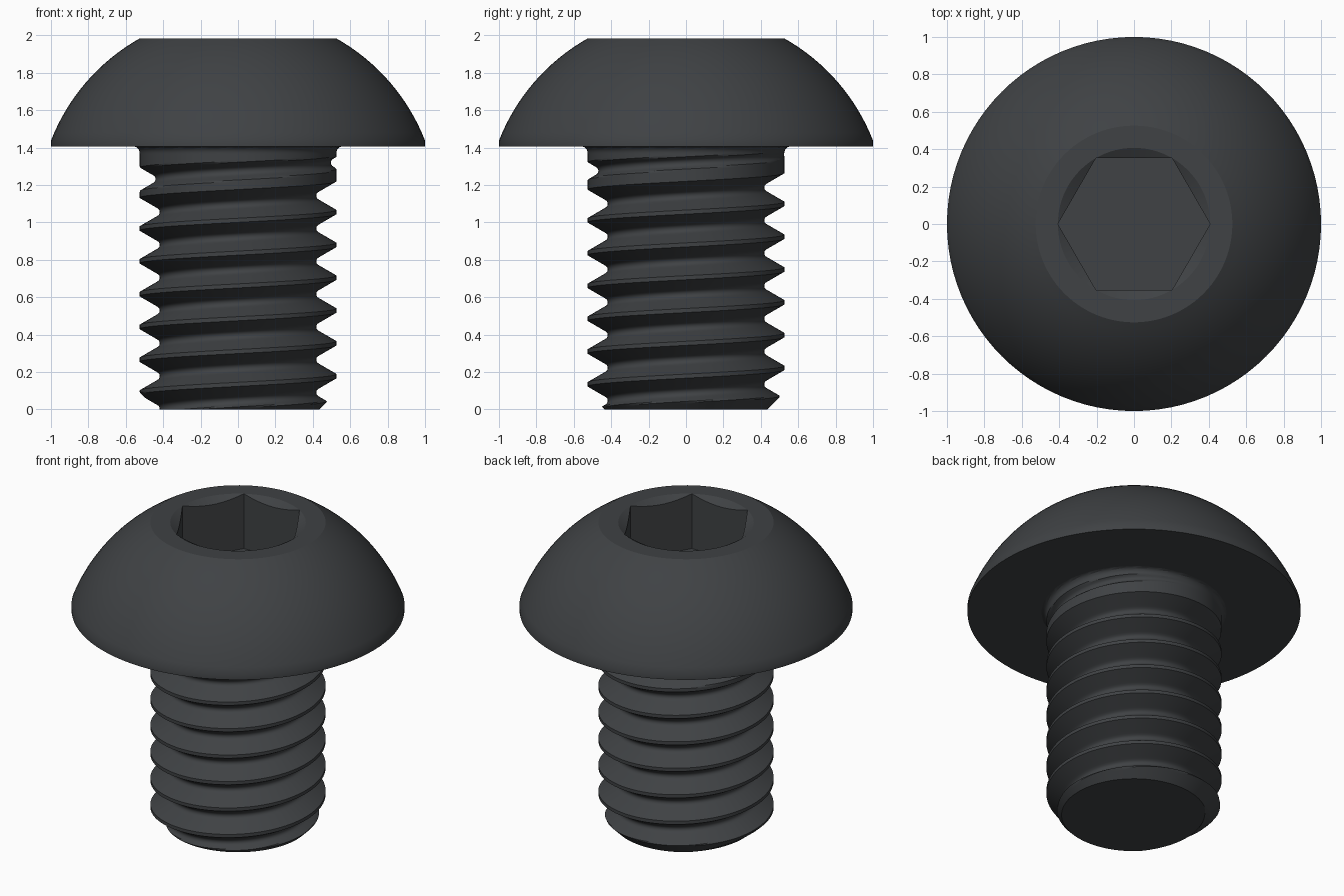
import bpy, bmesh, math

if "Cube" in bpy.data.objects:
    bpy.data.objects.remove(bpy.data.objects["Cube"])

N = 96                       # segments around (multiple of 6)
R, PITCH = 0.526, 0.1754     # thread crest radius and pitch
HEAD_Z, TOP_Z = 1.405, 1.983
RIM_R, RIM_Z, FLAT_R = 1.0, 1.437, 0.526
HEX_R, FLOOR_Z = 0.407, 1.62

steel = bpy.data.materials.new("dark_steel")
steel.diffuse_color = (0.05, 0.054, 0.058, 1)
steel.use_nodes = True
steel.node_tree.nodes["Principled BSDF"].inputs["Base Color"].default_value = steel.diffuse_color


def finish(name, bm):
    bmesh.ops.remove_doubles(bm, verts=bm.verts, dist=1e-5)
    bmesh.ops.recalc_face_normals(bm, faces=bm.faces)
    mesh = bpy.data.meshes.new(name)
    bm.to_mesh(mesh)
    bm.free()
    mesh.materials.append(steel)
    obj = bpy.data.objects.new(name, mesh)
    bpy.context.collection.objects.link(obj)
    bpy.ops.object.select_all(action='DESELECT')
    obj.select_set(True)
    bpy.context.view_layer.objects.active = obj
    bpy.ops.object.shade_smooth_by_angle(angle=math.radians(25))


def skin(columns):
    """Wrap a list of (r, z) columns, one per angle step, into a surface."""
    bm = bmesh.new()
    grid = []
    for i, col in enumerate(columns):
        a = 2 * math.pi * i / N
        grid.append([bm.verts.new((r * math.cos(a), r * math.sin(a), z)) for r, z in col])
    for c0, c1 in zip(grid, grid[1:]):
        for j in range(len(c0) - 1):
            bm.faces.new((c0[j], c1[j], c1[j + 1], c0[j + 1]))
    bmesh.ops.remove_doubles(bm, verts=bm.verts, dist=1e-5)
    return bm


def cap(bm, z):
    edges = [e for e in bm.edges if e.is_boundary and all(abs(v.co.z - z) < 1e-5 for v in e.verts)]
    bmesh.ops.contextual_create(bm, geom=edges)


# Domed head with hex socket
def head_column(i):
    a = math.radians((i * 360 / N) % 60 - 30)
    hex_r = HEX_R * math.cos(math.pi / 6) / math.cos(a)
    c = (FLAT_R**2 + TOP_Z**2 - RIM_R**2 - RIM_Z**2) / (2 * (TOP_Z - RIM_Z))
    rad = math.hypot(RIM_R, RIM_Z - c)
    t0, t1 = math.atan2(RIM_Z - c, RIM_R), math.atan2(TOP_Z - c, FLAT_R)
    col = [(0.555, HEAD_Z), (RIM_R, HEAD_Z)]
    for k in range(17):
        t = t0 + (t1 - t0) * k / 16
        col.append((rad * math.cos(t), c + rad * math.sin(t)))
    col += [(HEX_R, TOP_Z),
            (hex_r, TOP_Z - (HEX_R - hex_r) * math.tan(math.pi / 6)),
            (hex_r, FLOOR_Z)]
    return col


bm = skin([head_column(i) for i in range(N + 1)])
cap(bm, FLOOR_Z)
finish("socket_head", bm)


# Threaded shank: 60 degree groove, rounded root, run-out and fillet under the head
def shank_radius(z, root_z):
    d = abs(z - root_z)
    rho = 0.144 * PITCH
    apex = PITCH * 7 / 16 * math.sqrt(3)
    if d < rho * math.cos(math.pi / 6):
        depth = apex - 2 * rho + math.sqrt(rho * rho - d * d)
    else:
        depth = apex - d * math.sqrt(3)
    fade = min(1, max(0, (1.365 - root_z) / 0.17))
    depth = max(0, depth - (1 - fade) * (apex - rho))
    r = min(R - depth, 0.435 + z)
    u = min(1, max(0, (z - 1.37) / (HEAD_Z - 1.37)))
    return r + 0.029 * (1 - math.sqrt(1 - u * u))


def shank_column(i):
    col = []
    for k in range(-2, 9):
        root = 0.09 + PITCH * (k + i / N)
        for j in range(24):
            z = root + PITCH * ((j + 0.5) / 24 - 0.5)
            z = min(HEAD_Z, max(0, z))
            near = root + PITCH * round((z - root) / PITCH)
            col.append((shank_radius(z, near), z))
    return col


bm = skin([shank_column(i) for i in range(N + 1)])
cap(bm, 0)
finish("threaded_shank", bm)
